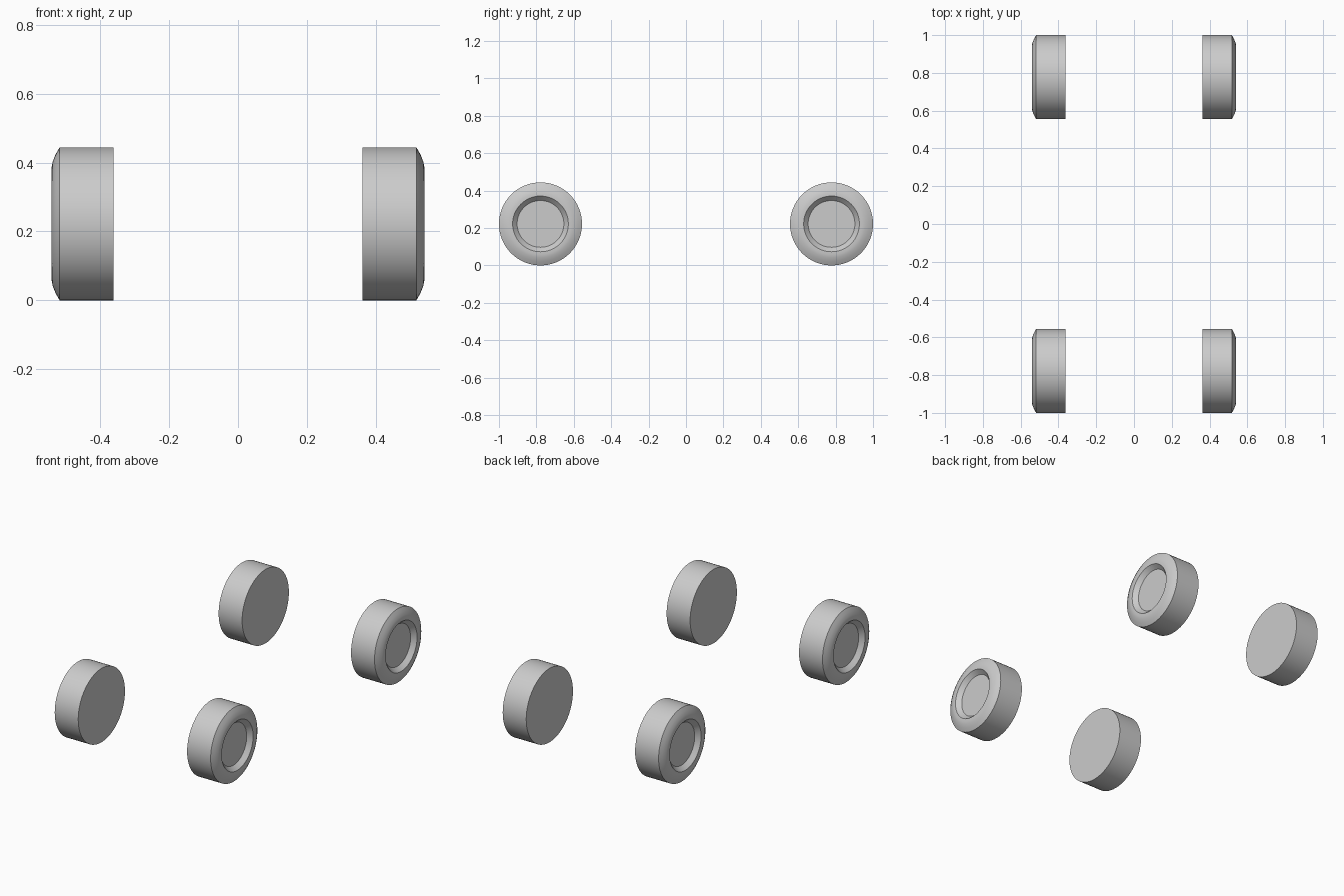
import bpy, bmesh, math

if "Cube" in bpy.data.objects:
    bpy.data.objects.remove(bpy.data.objects["Cube"])

SEGMENTS = 64
RADIUS = 0.222
AXLE_Y = 0.778

# Wheel profile as (distance from centre plane, radius), inner face to hub disc
PROFILE = [
    (0.362, 0.0), (0.362, RADIUS), (0.518, RADIUS), (0.530, 0.201),
    (0.538, 0.180), (0.541, 0.165), (0.541, 0.149), (0.515, 0.125), (0.515, 0.0),
]


def make_wheel(name, side, y):
    """Lathe the profile around the axle; side is +1 right, -1 left."""
    bm = bmesh.new()
    verts = [bm.verts.new((side * x, y + r, RADIUS)) for x, r in PROFILE]
    edges = [bm.edges.new(pair) for pair in zip(verts, verts[1:])]
    bmesh.ops.spin(bm, geom=verts + edges, cent=(0, y, RADIUS), axis=(1, 0, 0),
                   angle=math.tau, steps=SEGMENTS, use_duplicate=False)
    bmesh.ops.remove_doubles(bm, verts=bm.verts, dist=0.0001)
    bmesh.ops.recalc_face_normals(bm, faces=bm.faces)
    mesh = bpy.data.meshes.new(name)
    bm.to_mesh(mesh)
    bm.free()
    obj = bpy.data.objects.new(name, mesh)
    bpy.context.collection.objects.link(obj)
    bpy.ops.object.select_all(action='DESELECT')
    obj.select_set(True)
    bpy.context.view_layer.objects.active = obj
    bpy.ops.object.shade_smooth_by_angle(angle=math.radians(25))


# Four wheels
for side, side_name in ((1, "right"), (-1, "left")):
    for y, end_name in ((-AXLE_Y, "front"), (AXLE_Y, "rear")):
        make_wheel(f"{end_name}_{side_name}_wheel", side, y)
